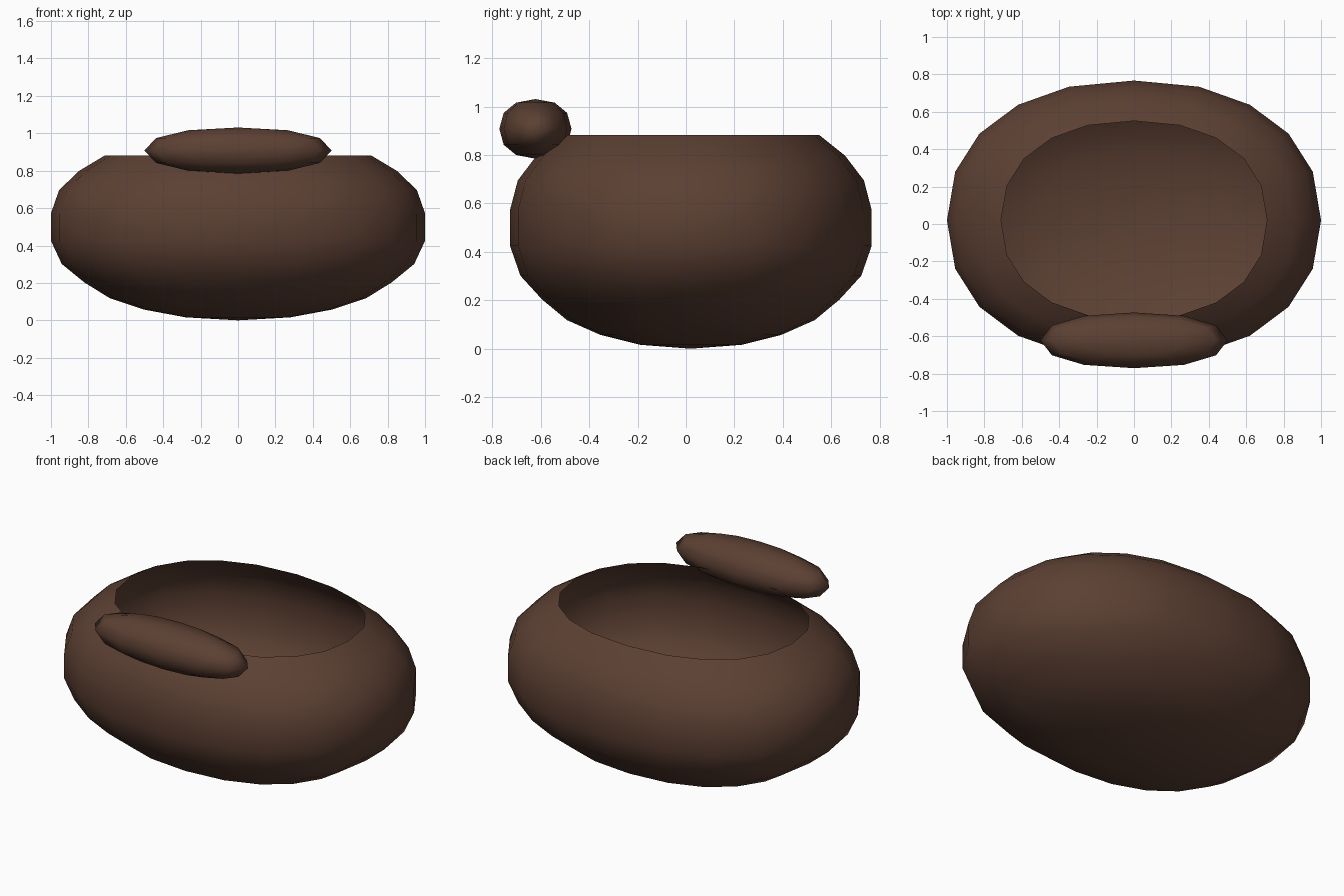
import bpy, bmesh, math

if "Cube" in bpy.data.objects:
    bpy.data.objects.remove(bpy.data.objects["Cube"])

brown = bpy.data.materials.new("dark brown")
brown.diffuse_color = (0.107, 0.051, 0.033, 1)
brown.use_nodes = True
brown.node_tree.nodes["Principled BSDF"].inputs["Base Color"].default_value = brown.diffuse_color

E = 0.9  # slightly squared ellipse


def spow(v):
    return math.copysign(abs(v) ** E, v) if abs(v) > 1e-9 else 0.0


def ringed_solid(name, rings, rx, ry, cy, sides):
    """Stack of slightly squared elliptical rings (z, factor); factor 0 is a pole."""
    bm = bmesh.new()
    loops = []
    for z, f in rings:
        if f == 0:
            loops.append([bm.verts.new((0, cy, z))])
            continue
        angles = [2 * math.pi * i / sides for i in range(sides)]
        loops.append([bm.verts.new((rx * f * spow(math.cos(a)),
                                    cy + ry * f * spow(math.sin(a)), z)) for a in angles])
    for lo, hi in zip(loops, loops[1:]):
        for i in range(sides):
            j = (i + 1) % sides
            if len(lo) == 1:
                bm.faces.new((lo[0], hi[j], hi[i]))
            elif len(hi) == 1:
                bm.faces.new((lo[i], lo[j], hi[0]))
            else:
                bm.faces.new((lo[i], lo[j], hi[j], hi[i]))
    for f in bm.faces:
        f.smooth = True
    mesh = bpy.data.meshes.new(name)
    bm.to_mesh(mesh)
    bm.free()
    mesh.materials.append(brown)
    ob = bpy.data.objects.new(name, mesh)
    bpy.context.collection.objects.link(ob)
    return ob


# Open thin-walled bowl
bowl_rings = [(0.0, 0), (0.016, 0.28), (0.057, 0.5), (0.118, 0.685), (0.203, 0.822),
              (0.301, 0.942), (0.425, 1), (0.572, 1), (0.695, 0.957), (0.797, 0.853),
              (0.882, 0.711)]
ringed_solid("bowl", bowl_rings, 1.0, 0.747, 0.02, 20)

# Rounded bar resting on the front rim
lats = [math.radians(-90 + 30 * i) for i in range(7)]
bar_rings = [(0.908 + 0.123 * spow(math.sin(a)), spow(math.cos(a))) for a in lats]
ringed_solid("front_bar", bar_rings, 0.5, 0.149, -0.622, 12)
